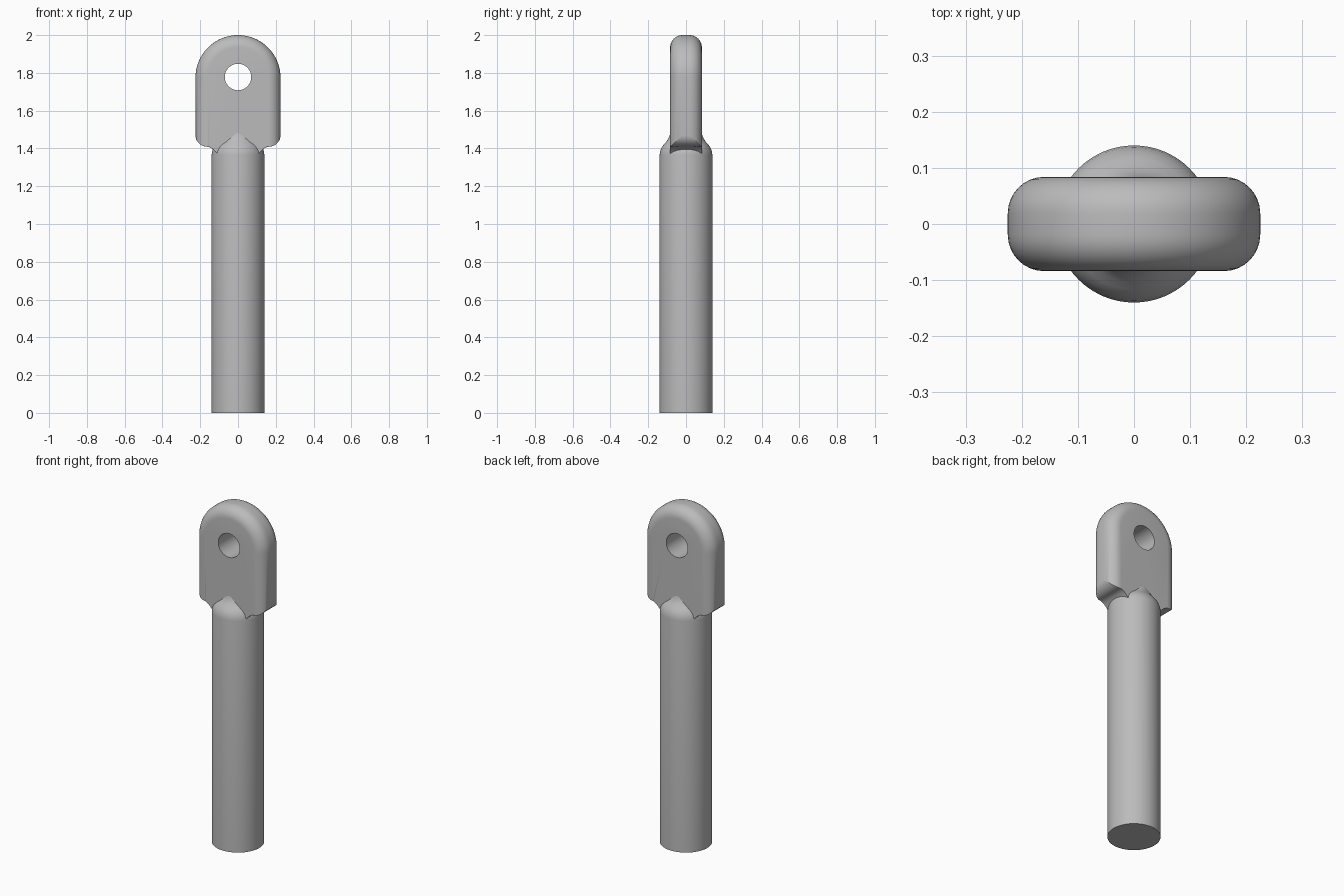
import bpy, bmesh, math

if "Cube" in bpy.data.objects:
    bpy.data.objects.remove(bpy.data.objects["Cube"], do_unlink=True)

steel = bpy.data.materials.new("grey steel")
steel.use_nodes = True
colour = (0.5, 0.5, 0.5, 1)
steel.diffuse_color = colour
steel.node_tree.nodes["Principled BSDF"].inputs["Base Color"].default_value = colour

HALF_W, HALF_T, EDGE = 0.225, 0.084, 0.065   # blade half width, half thickness, rim rounding
EYE_Z = 1.775


def loft(name, rings):
    """Skin a list of equal-length closed rings and cap both ends."""
    bm = bmesh.new()
    loops = [[bm.verts.new(p) for p in ring] for ring in rings]
    n = len(loops[0])
    for a, b in zip(loops, loops[1:]):
        for i in range(n):
            j = (i + 1) % n
            bm.faces.new((a[i], a[j], b[j], b[i]))
    bm.faces.new(loops[0])
    bm.faces.new(loops[-1])
    bmesh.ops.recalc_face_normals(bm, faces=bm.faces)
    mesh = bpy.data.meshes.new(name)
    bm.to_mesh(mesh)
    bm.free()
    mesh.materials.append(steel)
    obj = bpy.data.objects.new(name, mesh)
    bpy.context.collection.objects.link(obj)
    return obj


def lathe(name, profile, sides=64):
    turns = [2 * math.pi * i / sides for i in range(sides)]
    return loft(name, [[(r * math.cos(a), r * math.sin(a), z) for a in turns]
                       for r, z in profile])


def blade_bottom(x):
    """Lower outline: rounded corner, then a hollow fillet into the shaft."""
    x = abs(x)
    if x > 0.165:
        return 1.47 - math.sqrt(max(0, 0.06 ** 2 - (x - 0.165) ** 2))
    t = min(1, max(0, (x - 0.1) / 0.065))
    return 1.36 + 0.05 * math.sin(t * math.pi / 2)


def blade_ring(y, inset):
    w = HALF_W - inset
    arch = [math.pi * i / 48 for i in range(49)]
    ring = [(w * math.cos(a), y, EYE_Z + w * math.sin(a)) for a in arch]
    for i in range(41):
        x = -w * math.cos(math.pi * i / 40)
        ring.append((x, y, blade_bottom(x)))
    return ring


# Shaft with domed shoulder flaring into the blade
shaft = lathe("shaft", [(0.14, 0), (0.14, 1.365), (0.137, 1.385), (0.129, 1.405),
                        (0.117, 1.422), (0.104, 1.436), (0.094, 1.452),
                        (0.087, 1.468), (0.083, 1.485)])

# Flat eye blade with rounded rim
quarter = [math.pi / 2 * i / 8 for i in range(9)]
half = [(HALF_T - EDGE + EDGE * math.sin(a), EDGE * (1 - math.cos(a))) for a in quarter]
layers = [(-y, d) for y, d in reversed(half)] + half
blade = loft("eye_blade", [blade_ring(y, d) for y, d in layers])

# Pin hole through the blade
cutter = lathe("pin_hole_cutter", [(0.07, -0.2), (0.07, 0.2)], 48)
cutter.rotation_euler.x = math.pi / 2
cutter.location.z = EYE_Z + 0.003
cutter.hide_render = True
bpy.context.view_layer.update()


def select(obj):
    bpy.ops.object.select_all(action='DESELECT')
    obj.select_set(True)
    bpy.context.view_layer.objects.active = obj


select(blade)
hole = blade.modifiers.new("pin_hole", 'BOOLEAN')
hole.operation = 'DIFFERENCE'
hole.solver = 'EXACT'
hole.object = cutter
bpy.ops.object.modifier_apply(modifier=hole.name)
bpy.data.objects.remove(cutter, do_unlink=True)

for part in (shaft, blade):
    select(part)
    bpy.ops.object.shade_smooth_by_angle(angle=math.radians(35))
